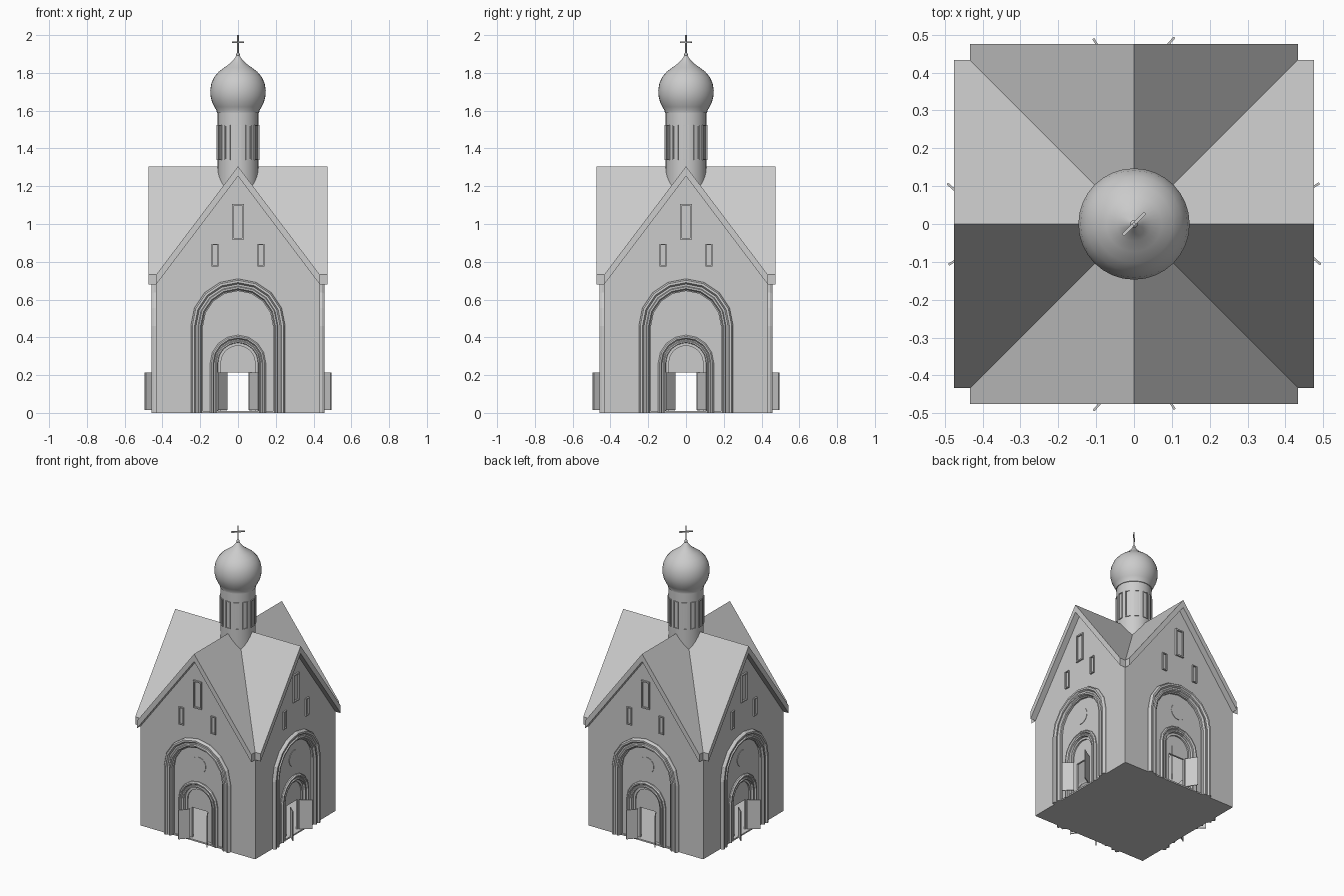
import bpy, bmesh, math
from mathutils import Matrix, Vector

if "Cube" in bpy.data.objects:
    bpy.data.objects.remove(bpy.data.objects["Cube"])


def make(name, bm, turns=4, smooth=False):
    """Turn bm into an object, repeated around z."""
    bmesh.ops.recalc_face_normals(bm, faces=bm.faces)
    me = bpy.data.meshes.new(name)
    bm.to_mesh(me)
    bm.free()
    for k in range(turns):
        ob = bpy.data.objects.new(name, me)
        ob.rotation_euler.z = k * 2 * math.pi / turns
        bpy.context.collection.objects.link(ob)
    if smooth:
        bpy.ops.object.select_all(action='DESELECT')
        ob.select_set(True)
        bpy.context.view_layer.objects.active = ob
        bpy.ops.object.shade_smooth_by_angle(angle=math.radians(40))


def extrude(bm, pts, offset):
    """Closed solid from a 3D outline and an offset vector."""
    f = bm.faces.new([bm.verts.new(p) for p in pts])
    res = bmesh.ops.extrude_face_region(bm, geom=[f], use_keep_orig=True)
    vs = [v for v in res['geom'] if isinstance(v, bmesh.types.BMVert)]
    bmesh.ops.translate(bm, verts=vs, vec=offset)


def panel(bm, pts, y, depth):
    extrude(bm, [(x, y, z) for x, z in pts], Vector((0, depth, 0)))


def box(bm, x0, x1, y0, y1, z0, z1):
    panel(bm, [(x0, z0), (x1, z0), (x1, z1), (x0, z1)], y0, y1 - y0)


def arch(r, spring, n=8):
    """Door-shaped path, from left foot over the arch to right foot."""
    a = [math.pi * (1 - i / n) for i in range(n + 1)]
    return [(-r, 0)] + [(r * math.cos(t), spring + r * math.sin(t)) for t in a] + [(r, 0)]


def moulding(bm, profile, spring, n=8):
    """Sweep a (radius, y) profile along an arch path."""
    rows = [[bm.verts.new((x, y, z)) for x, z in arch(r, spring, n)] for r, y in profile]
    m = len(rows)
    for j in range(m):
        a, b = rows[j], rows[(j + 1) % m]
        for i in range(len(a) - 1):
            bm.faces.new((a[i], a[i + 1], b[i + 1], b[i]))
    for i in (0, -1):
        bm.faces.new([r[i] for r in rows])


def frame(bm, cx, hw, z0, z1, y, t=0.009, d=0.01):
    for s in (-1, 1):
        box(bm, cx + s * hw, cx + s * (hw - t), y - d, y + d, z0, z1)
    for z in (z0, z1 - t):
        box(bm, cx - hw + t, cx + hw - t, y - d, y + d, z, z + t)


H, WALL = 0.433, -0.435

# gabled walls with arched portal opening
bm = bmesh.new()
panel(bm, [(-H, 0)] + arch(0.215, 0.46) + [(H, 0), (H, 0.68), (0, 1.255), (-H, 0.68)], WALL, 0.015)
make("gable_wall", bm)

# recessed portal panel with a smaller arched opening
bm = bmesh.new()
panel(bm, [(-0.215, 0)] + arch(0.115, 0.265) + arch(0.215, 0.46)[:0:-1], -0.425, 0.012)
make("portal_panel", bm)

# innermost panel around the door
bm = bmesh.new()
panel(bm, arch(0.115, 0.265, 16) + [(0.06, 0), (0.06, 0.215), (-0.06, 0.215), (-0.06, 0)], -0.41, 0.012)
make("door_surround", bm)

# stepped mouldings
bm = bmesh.new()
moulding(bm, [(0.25, -0.43), (0.25, -0.445), (0.242, -0.457), (0.23, -0.457), (0.222, -0.446),
              (0.212, -0.446), (0.207, -0.453), (0.198, -0.453), (0.192, -0.44), (0.185, -0.437),
              (0.185, -0.42)], 0.46)
make("portal_moulding", bm)
bm = bmesh.new()
moulding(bm, [(0.147, -0.42), (0.147, -0.433), (0.14, -0.441), (0.132, -0.441), (0.126, -0.431),
              (0.12, -0.431), (0.115, -0.436), (0.108, -0.436), (0.105, -0.405)], 0.265)
make("door_moulding", bm)
bm = bmesh.new()
moulding(bm, [(0.105, -0.405), (0.105, -0.42), (0.09, -0.42), (0.09, -0.405)], 0.265, 16)
make("door_arch_lining", bm)

# round medallion above the door
bm = bmesh.new()
panel(bm, [(0.055 * math.cos(i * math.pi / 12), 0.525 + 0.055 * math.sin(i * math.pi / 12))
           for i in range(24)], -0.428, 0.006)
make("medallion", bm)

# open door leaves
bm = bmesh.new()
for a, b in (((-0.06, -0.435), (-0.109, -0.491)), ((0.06, -0.42), (0.105, -0.491))):
    d = Vector((b[0] - a[0], b[1] - a[1], 0)).normalized()
    n = Vector((-d.y, d.x, 0)) * 0.006
    extrude(bm, [(*a, 0.015), (*b, 0.015), (*b, 0.215), (*a, 0.215)], n)
make("door_leaf", bm)

# gable windows
bm = bmesh.new()
frame(bm, 0, 0.031, 0.917, 1.106, WALL)
for s in (-1, 1):
    frame(bm, s * 0.121, 0.018, 0.775, 0.895, WALL, 0.006)
make("gable_window_frame", bm)

# crossed gable roof, one pair of slopes per side
bm = bmesh.new()
for s in (-1, 1):
    extrude(bm, [(0, -0.475, 1.305), (s * H, -0.475, 0.732), (s * H, -H, 0.732), (0, 0, 1.305)],
            Vector((0, 0, -0.052)))
make("roof", bm)

# floor
bm = bmesh.new()
box(bm, -H, H, -H, H, 0, 0.01)
make("floor", bm, 1)


def lathe(name, profile, n=32):
    bm = bmesh.new()
    vs = [bm.verts.new((r, 0, z)) for r, z in profile]
    es = [bm.edges.new(p) for p in zip(vs, vs[1:])]
    bmesh.ops.spin(bm, geom=vs + es, axis=(0, 0, 1), cent=(0, 0, 0), angle=2 * math.pi,
                   steps=n, use_merge=True)
    bmesh.ops.remove_doubles(bm, verts=bm.verts, dist=1e-5)
    make(name, bm, 1, True)


# drum, its windows, and the onion dome
lathe("drum", [(0.108, 1.15), (0.108, 1.6)])
bm = bmesh.new()
frame(bm, 0, 0.017, 1.34, 1.525, -0.107, 0.005, 0.006)
make("drum_window_frame", bm, 12)
lathe("onion_dome", [(0.1, 1.585), (0.112, 1.588), (0.113, 1.6), (0.125, 1.62), (0.139, 1.65),
                     (0.146, 1.68), (0.147, 1.71), (0.141, 1.745), (0.126, 1.778), (0.102, 1.806),
                     (0.073, 1.828), (0.045, 1.848), (0.023, 1.87), (0.01, 1.889), (0, 1.9)])

# finial ball and diagonal cross
bm = bmesh.new()
bmesh.ops.create_uvsphere(bm, u_segments=12, v_segments=8, radius=0.01,
                          matrix=Matrix.Translation((0, 0, 1.897)))
make("finial_ball", bm, 1, True)
bm = bmesh.new()
box(bm, -0.004, 0.004, -0.004, 0.004, 1.89, 2.0)
box(bm, -0.042, 0.042, -0.004, 0.004, 1.957, 1.965)
bmesh.ops.rotate(bm, verts=bm.verts, matrix=Matrix.Rotation(math.pi / 4, 3, 'Z'))
make("roof_cross", bm, 1)
